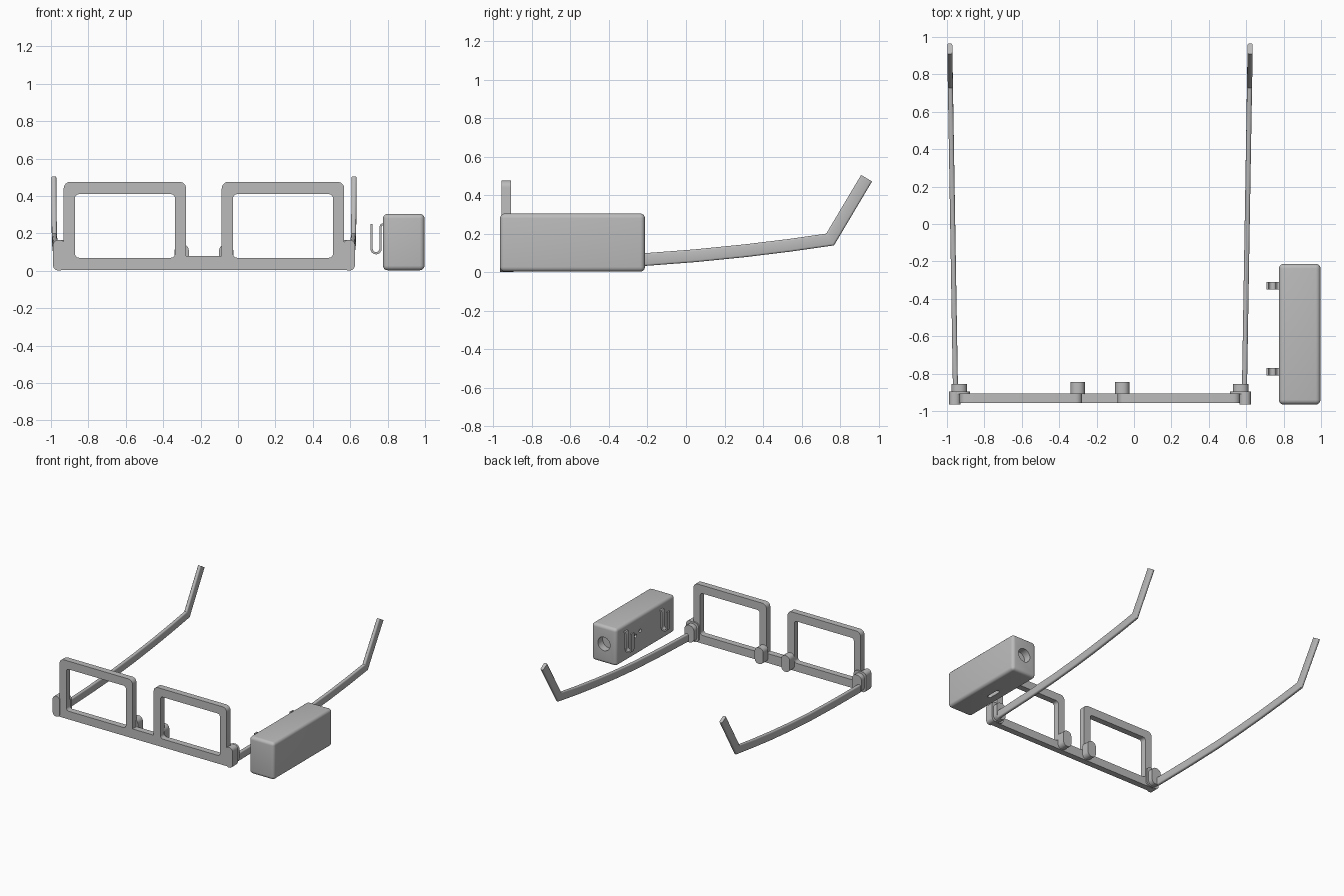
import bpy, bmesh, math
from mathutils import Vector

cube = bpy.data.objects.get("Cube")
if cube:
    bpy.data.objects.remove(cube)

GREY = (0.5, 0.5, 0.5, 1)
mat = bpy.data.materials.new("plain grey")
mat.use_nodes = True
mat.diffuse_color = GREY
mat.node_tree.nodes["Principled BSDF"].inputs["Base Color"].default_value = GREY

MID = -0.182          # centre of the spectacles in x


def finish(name, bm):
    bmesh.ops.recalc_face_normals(bm, faces=bm.faces)
    mesh = bpy.data.meshes.new(name)
    bm.to_mesh(mesh)
    bm.free()
    ob = bpy.data.objects.new(name, mesh)
    mesh.materials.append(mat)
    bpy.context.collection.objects.link(ob)
    return ob


def smooth(ob):
    bpy.ops.object.select_all(action='DESELECT')
    ob.select_set(True)
    bpy.context.view_layer.objects.active = ob
    bpy.ops.object.shade_smooth_by_angle(angle=math.radians(35))
    return ob


def apply(ob):
    deps = bpy.context.evaluated_depsgraph_get()
    mesh = bpy.data.meshes.new_from_object(ob.evaluated_get(deps))
    ob.modifiers.clear()
    ob.data = mesh


def combine(ob, other, operation):
    mod = ob.modifiers.new("combine", 'BOOLEAN')
    mod.object, mod.operation, mod.solver = other, operation, 'EXACT'
    apply(ob)
    bpy.data.objects.remove(other)


def rounded_rect(x0, x1, z0, z1, r, steps=6):
    pts = []
    corners = ((x1 - r, z1 - r), (x0 + r, z1 - r), (x0 + r, z0 + r), (x1 - r, z0 + r))
    for q, (cx, cz) in enumerate(corners):
        for i in range(steps + 1):
            a = (q + i / steps) * math.pi / 2
            pts.append((cx + r * math.cos(a), cz + r * math.sin(a)))
    return pts


def loft(name, rings):
    """Skin closed rings and cap both ends."""
    bm = bmesh.new()
    loops = [[bm.verts.new(p) for p in ring] for ring in rings]
    for a, b in zip(loops, loops[1:]):
        for i in range(len(a)):
            j = (i + 1) % len(a)
            bm.faces.new((a[i], a[j], b[j], b[i]))
    bm.faces.new(loops[0])
    bm.faces.new(loops[-1])
    return finish(name, bm)


def plate(name, x, z, y, r):
    """Rounded rectangle in the front plane, extruded along y."""
    pts = rounded_rect(min(x), max(x), *z, r)
    return loft(name, [[(px, py, pz) for px, pz in pts] for py in y])


def both(d0, d1, s):
    return MID + s * d0, MID + s * d1


# Front frame: bar, two rims, end lugs, then the lens openings
FRONT = (-0.957, -0.907)
frame = plate("front_frame", both(-0.805, 0.805, 1), (0.004, 0.08), FRONT, 0.033)
for s in (-1, 1):
    combine(frame, plate("rim", both(0.095, 0.75, s), (0.004, 0.476), FRONT, 0.036), 'UNION')
for s in (-1, 1):
    combine(frame, plate("lens_opening", both(0.155, 0.69, s), (0.07, 0.41), (-1.1, -0.8), 0.022), 'DIFFERENCE')
smooth(frame)


def arm(name, s):
    # Temple arm: swept rounded section with a mitred bend at the ear
    path = [(-0.86, 0.045), (-0.53, 0.053), (-0.2, 0.067), (0.05, 0.086),
            (0.3, 0.111), (0.53, 0.139), (0.748, 0.17), (0.84, 0.325), (0.937, 0.488)]
    pts = [Vector(p) for p in path]
    section = rounded_rect(-0.0135, 0.0135, -0.033, 0.033, 0.01, 3)
    rings = []
    for i, p in enumerate(pts):
        t0 = (p - pts[max(i - 1, 0)]).normalized()
        t1 = (pts[min(i + 1, len(pts) - 1)] - p).normalized()
        t = (t0 + t1).normalized()
        up = Vector((-t.y, t.x))
        ref = t1 if t1.length else t0
        stretch = 1 / max(t.dot(ref), 0.5)
        x = MID + s * (0.773 + 0.03 * (p.x + 0.86) / 1.8)
        rings.append([(x + u, p.x + up.x * v * stretch, p.y + up.y * v * stretch)
                      for u, v in section])
    return smooth(loft(name, rings))


for s, side in ((1, "left"), (-1, "right")):
    smooth(plate(side + "_end_lug", both(0.745, 0.807, s), (0.002, 0.166), (-0.964, -0.895), 0.028))
    smooth(plate(side + "_lug_back", both(0.695, 0.805, s), (0.006, 0.164), (-0.91, -0.895), 0.035))
    smooth(plate(side + "_hinge", both(0.71, 0.795, s), (0.012, 0.15), (-0.897, -0.855), 0.038))
    smooth(plate(side + "_nose_pad", both(0.081, 0.157, s), (0.01, 0.142), (-0.91, -0.845), 0.034))
    arm(side + "_temple_arm", s)

# Separate box unit with rounded edges
bm = bmesh.new()
bmesh.ops.create_cube(bm, size=1)
for v in bm.verts:
    v.co = Vector((0.886, -0.589, 0.154)) + v.co * Vector((0.222, 0.752, 0.302))
bmesh.ops.bevel(bm, geom=bm.edges[:], offset=0.025, segments=5, profile=0.5, affect='EDGES')
box = finish("box_unit", bm)


def round_cutter(centre, radius, depth, axis):
    bm = bmesh.new()
    bmesh.ops.create_cone(bm, cap_ends=True, segments=32, radius1=radius, radius2=radius, depth=depth)
    ob = finish("round_cutter", bm)
    ob.data.transform(Vector((0, 0, 1)).rotation_difference(Vector(axis)).to_matrix().to_4x4())
    for v in ob.data.vertices:
        v.co += Vector(centre)
    return ob


# Lens hole in the rear end, two pin holes in the inner side, slot underneath
combine(box, round_cutter((0.886, -0.215, 0.16), 0.055, 0.12, (0, 1, 0)), 'DIFFERENCE')
for y, z in ((-0.46, 0.16), (-0.52, 0.18)):
    combine(box, round_cutter((0.775, y, z), 0.014, 0.03, (1, 0, 0)), 'DIFFERENCE')
slot = [(x, y) for x, y in rounded_rect(0.848, 0.878, -0.655, -0.535, 0.012)]
combine(box, loft("slot_cutter", [[(x, y, z) for x, y in slot] for z in (-0.05, 0.03)]), 'DIFFERENCE')
smooth(box)


# Spring clips: hooked strips on the inner side of the box
def clip(name, y):
    path = [(0.714, 0.25)]
    for i in range(9):
        a = math.pi * (1 + i / 8)
        path.append((0.738 + 0.024 * math.cos(a), 0.118 + 0.024 * math.sin(a)))
    path += [(0.762, 0.235), (0.767, 0.246), (0.785, 0.25)]
    pts = [Vector(p) for p in path]
    rings = []
    for i, p in enumerate(pts):
        t = (pts[min(i + 1, len(pts) - 1)] - pts[max(i - 1, 0)]).normalized()
        n = Vector((-t.y, t.x)) * 0.006
        a, b = p + n, p - n
        rings.append([(a.x, y - 0.019, a.y), (a.x, y + 0.019, a.y),
                      (b.x, y + 0.019, b.y), (b.x, y - 0.019, b.y)])
    smooth(loft(name, rings))


clip("rear_clip", -0.33)
clip("front_clip", -0.79)
